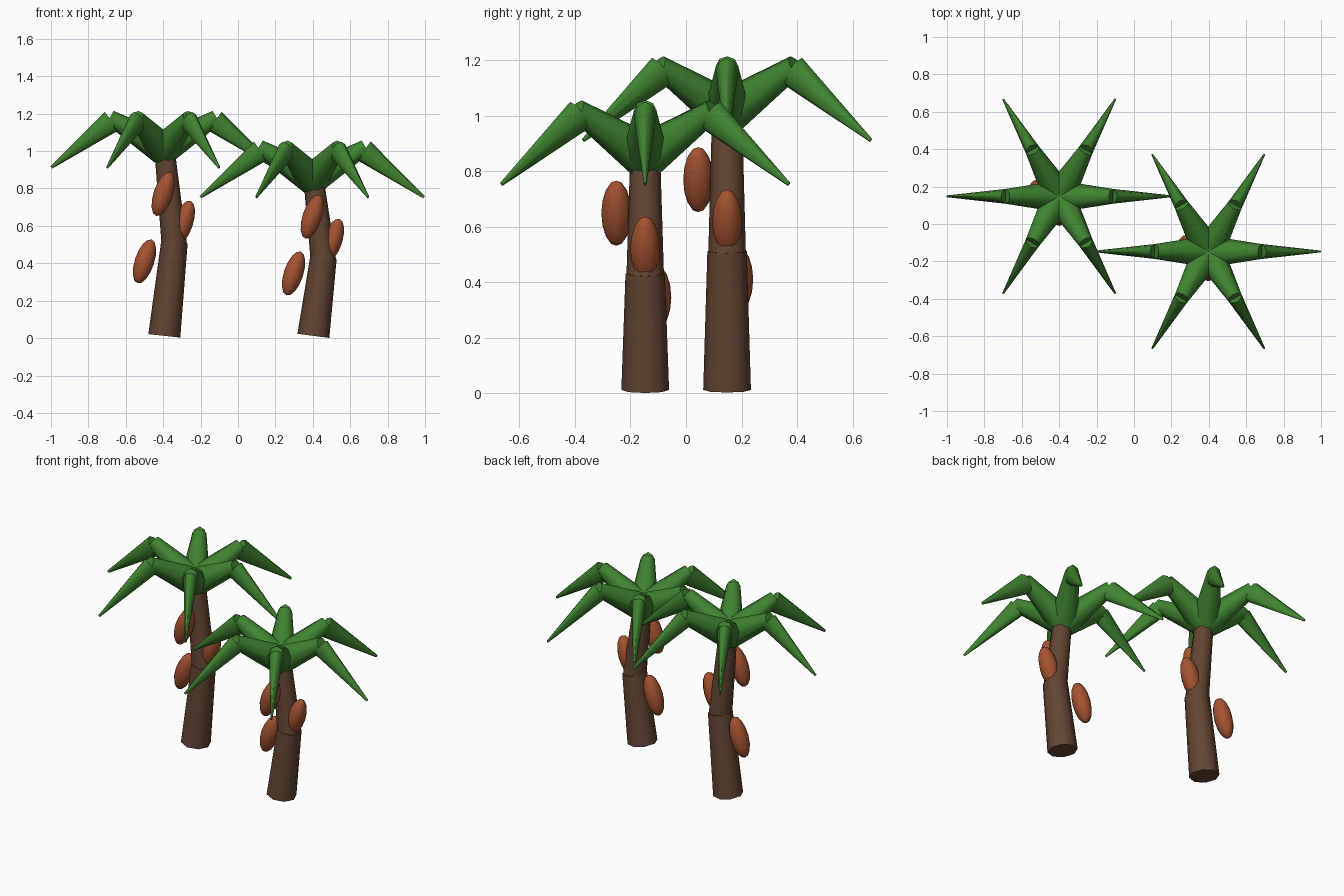
import bpy
from math import radians, cos, sin
from mathutils import Vector

cube = bpy.data.objects.get("Cube")
if cube:
    bpy.data.objects.remove(cube, do_unlink=True)


def material(name, rgb):
    m = bpy.data.materials.new(name)
    m.use_nodes = True
    color = (*rgb, 1)
    m.diffuse_color = color
    m.node_tree.nodes["Principled BSDF"].inputs["Base Color"].default_value = color
    return m


GREEN = material("leaf green", (0.05, 0.225, 0.03))
BROWN = material("bark brown", (0.125, 0.06, 0.032))
ORANGE = material("nut orange", (0.37, 0.085, 0.03))


def finish(name, mat):
    ob = bpy.context.object
    ob.name = name
    ob.data.materials.append(mat)
    bpy.ops.object.shade_smooth_by_angle(angle=radians(60))
    return ob


def limb(name, start, end, r1, r2, mat, depth=1.0):
    """Tapered eight-sided limb; depth stretches it in its vertical plane."""
    axis = end - start
    bpy.ops.mesh.primitive_cone_add(vertices=8, radius1=r1, radius2=r2,
                                    depth=axis.length, location=(start + end) / 2)
    ob = bpy.context.object
    ob.rotation_euler = axis.to_track_quat('Z', 'Y').to_euler()
    ob.scale.y = depth
    return finish(name, mat)


def palm(label, x, y, k):
    origin = Vector((x, y, 0))

    # Bent trunk in two pieces
    joint = origin + Vector((0.06, 0, 0.512 * k))
    limb(label + "_lower_trunk", origin + Vector((0.006, 0, 0.012)), joint,
         0.086, 0.071, BROWN)
    limb(label + "_upper_trunk", joint - Vector((0, 0, 0.02)),
         origin + Vector((0.01, 0, 0.98 * k)), 0.068, 0.055, BROWN)

    # Six bent fronds around the crown
    crown = origin + Vector((0, 0, 1.01 * k))
    for i in range(6):
        a = radians(60 * i)

        def at(r, z):
            return crown + Vector((r * cos(a), r * sin(a), z))

        limb(f"{label}_frond_inner_{i + 1}", at(0, 0), at(0.285, 0.17),
             0.085, 0.04, GREEN)
        limb(f"{label}_frond_outer_{i + 1}", at(0.275, 0.15), at(0.598, -0.098),
             0.041, 0.005, GREEN, depth=1.5)

    # Leaning nuts beside the trunk
    for i, (dx, dy, z) in enumerate([(0, -0.104, 0.77), (0.108, 0, 0.617),
                                     (-0.1, 0.04, 0.41)]):
        bpy.ops.mesh.primitive_uv_sphere_add(segments=12, ring_count=8, radius=1,
                                             location=(x + dx, y + dy, z * k))
        ob = bpy.context.object
        ob.scale = (0.052, 0.054, 0.123)
        ob.rotation_euler.y = radians(18)
        finish(f"{label}_nut_{i + 1}", ORANGE)


palm("tall_palm", -0.4, 0.148, 1.0)
palm("short_palm", 0.397, -0.147, 0.843)
